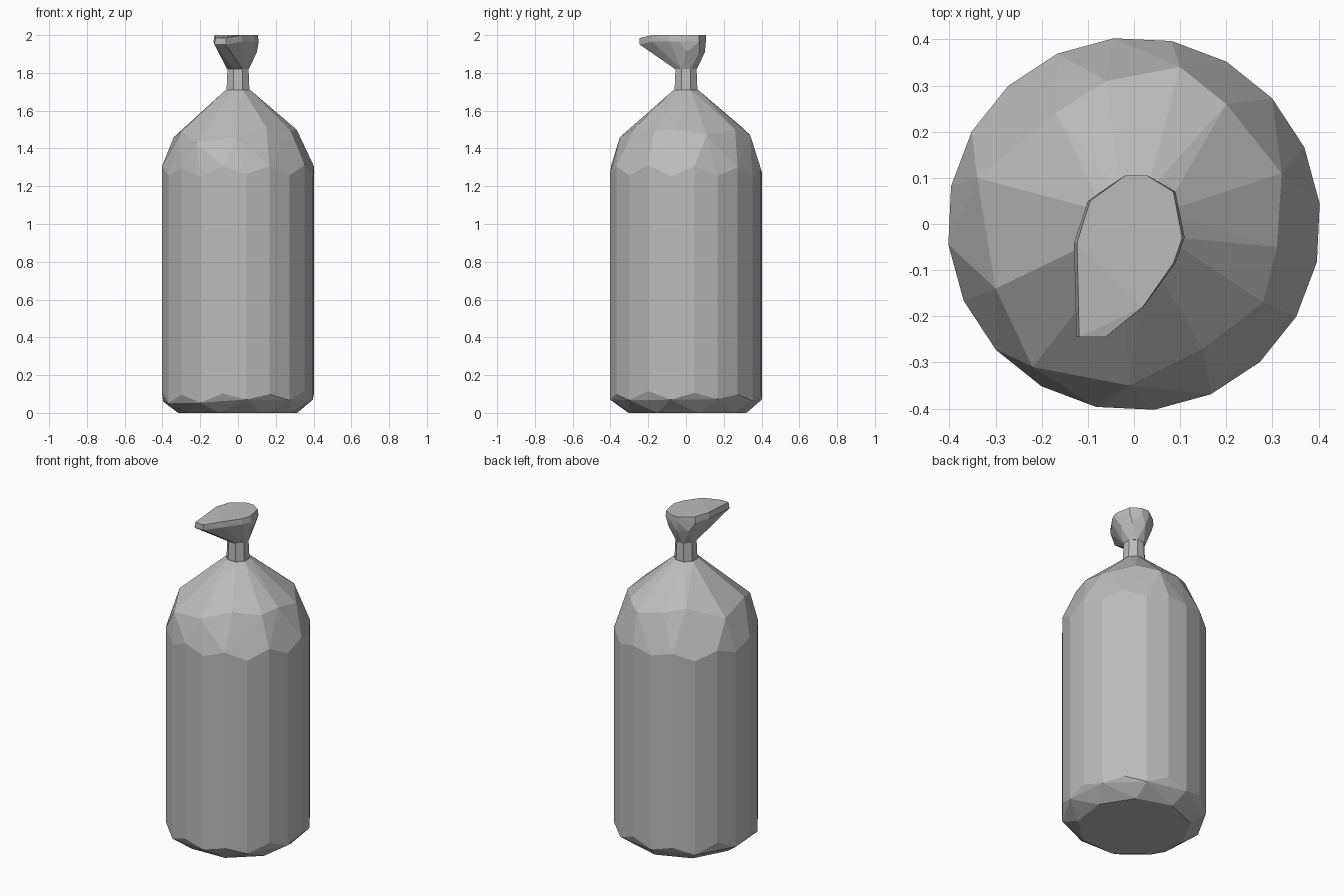
import bpy, bmesh, math, random
from mathutils import Vector

random.seed(7)
if "Cube" in bpy.data.objects:
    bpy.data.objects.remove(bpy.data.objects["Cube"], do_unlink=True)

steel = bpy.data.materials.new("Grey steel")
steel.use_nodes = True
colour = (0.5, 0.5, 0.5, 1)
steel.diffuse_color = colour
steel.node_tree.nodes["Principled BSDF"].inputs["Base Color"].default_value = colour


def ring(sides, radius, z, turn=0.0, wobble_z=0.0):
    """Ring of points, alternately raised and lowered for a faceted look."""
    points = []
    for i in range(sides):
        a = math.tau * (i + turn) / sides
        h = z + wobble_z * (-1) ** i * random.uniform(0.3, 1)
        points.append(Vector((radius * math.cos(a), radius * math.sin(a), h)))
    return points


def faceted_hull(name, points):
    """Flat-shaded convex shell around a set of points."""
    bm = bmesh.new()
    for p in points:
        bm.verts.new(p)
    bmesh.ops.convex_hull(bm, input=bm.verts[:])
    loose = [v for v in bm.verts if not v.link_faces]
    bmesh.ops.delete(bm, geom=loose, context='VERTS')
    bmesh.ops.dissolve_limit(bm, angle_limit=math.radians(1.5),
                             verts=bm.verts[:], edges=bm.edges[:])
    bmesh.ops.recalc_face_normals(bm, faces=bm.faces[:])
    mesh = bpy.data.meshes.new(name)
    bm.to_mesh(mesh)
    bm.free()
    mesh.materials.append(steel)
    obj = bpy.data.objects.new(name, mesh)
    bpy.context.collection.objects.link(obj)
    return obj


# Tank: uneven base, straight wall, rounded shoulder and cone to the neck
shoulder = [(-.17, .24, 1.53), (-.06, .31, 1.5), (.1, .34, 1.47), (.2, .26, 1.5),
            (.32, .11, 1.47), (.31, -.05, 1.5), (.28, -.17, 1.49), (.15, -.27, 1.51),
            (-.01, -.35, 1.46), (-.22, -.31, 1.43), (-.30, -.14, 1.49), (-.34, .1, 1.46)]
tank_points = (ring(9, 0.32, 0, 0.3)
               + ring(20, 0.405, 0.085, 0.35, 0.035)
               + ring(20, 0.405, 1.28, 0.35, 0.035)
               + [Vector(p) for p in shoulder]
               + ring(8, 0.07, 1.71, 0.5))
faceted_hull("tank", tank_points)

# Neck: short stub between tank and valve
faceted_hull("neck", ring(8, 0.066, 1.70, 0.5) + ring(8, 0.06, 1.83, 0.5))

# Valve: cup with a spout pulled towards the front
rim = [(-.125, -.245), (-.065, -.245), (.02, -.18), (.09, -.085), (.11, -.03),
       (.09, .07), (.03, .105), (-.02, .105), (-.1, .05), (-.13, -.04)]
valve_points = ring(8, 0.062, 1.82, 0.5)
for x, y in rim:
    tip = y < -0.2
    valve_points.append(Vector((x, y, 1.95 if tip else 1.965)))
    valve_points.append(Vector((x * 0.95, y, 1.985 if tip else 2.0)))
# Cup belly
valve_points += [Vector((0.1 * math.cos(a), 0.1 * math.sin(a), 1.91))
                 for a in (math.tau * i / 8 for i in range(8))]
faceted_hull("valve", valve_points)
